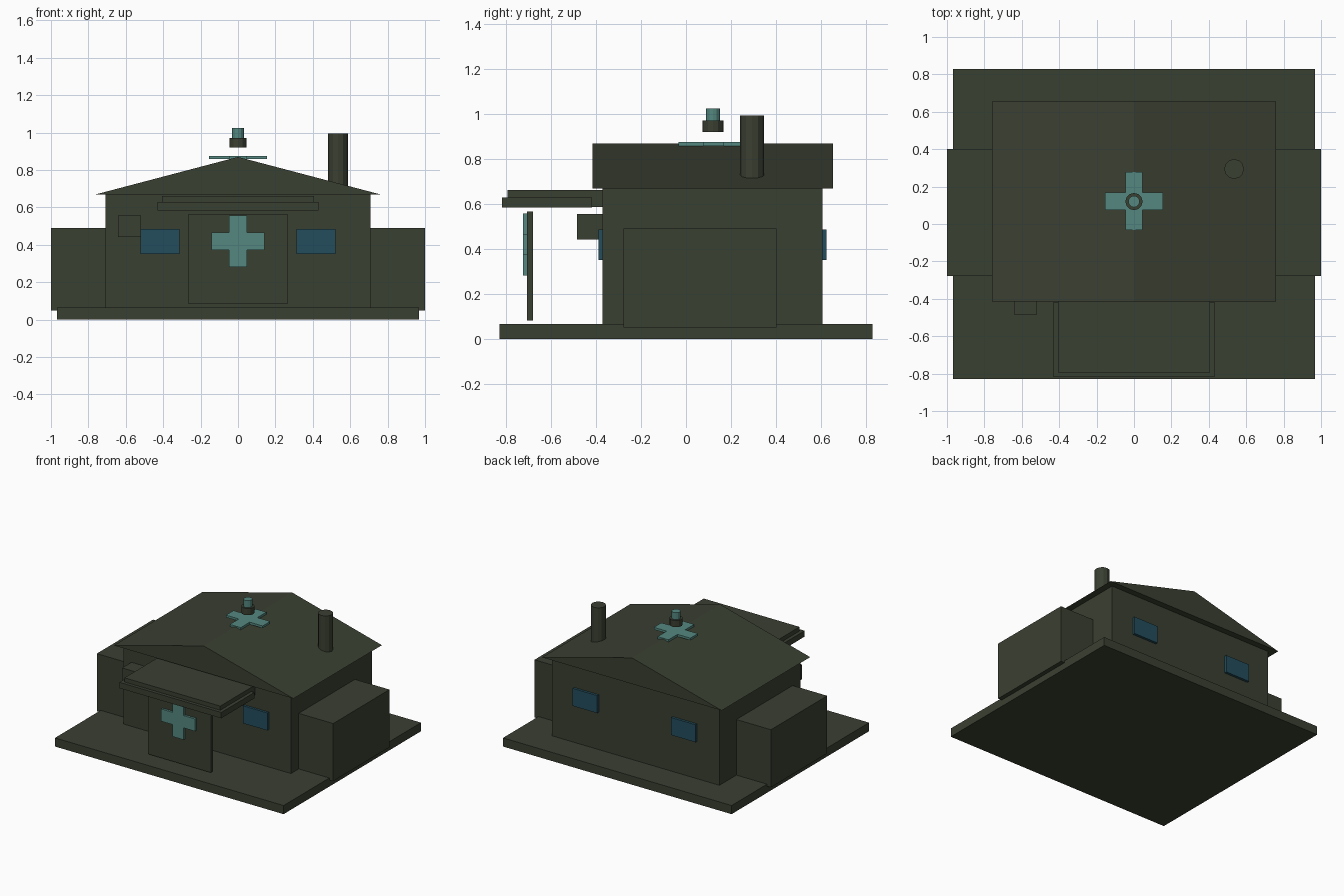
import bpy, bmesh, math
from mathutils import Matrix

if "Cube" in bpy.data.objects:
    bpy.data.objects.remove(bpy.data.objects["Cube"])


def material(name, rgb):
    m = bpy.data.materials.new(name)
    m.diffuse_color = (*rgb, 1)
    m.use_nodes = True
    m.node_tree.nodes["Principled BSDF"].inputs["Base Color"].default_value = m.diffuse_color
    return m


OLIVE = material("dark_olive", (0.042, 0.050, 0.031))
TEAL = material("pale_teal", (0.089, 0.245, 0.215))
GLASS = material("blue_glass", (0.0165, 0.075, 0.108))


def finish(name, bm, mat):
    bmesh.ops.recalc_face_normals(bm, faces=bm.faces)
    me = bpy.data.meshes.new(name)
    bm.to_mesh(me)
    bm.free()
    me.materials.append(mat)
    ob = bpy.data.objects.new(name, me)
    bpy.context.collection.objects.link(ob)
    return ob


def box(name, x, y, z, mat=OLIVE):
    """Box from (min, max) ranges on each axis."""
    bm = bmesh.new()
    bmesh.ops.create_cube(bm, size=1)
    for v in bm.verts:
        v.co = [r[0] if c < 0 else r[1] for c, r in zip(v.co, (x, y, z))]
    return finish(name, bm, mat)


def prism(name, pts, depth, matrix, mat=OLIVE):
    """Extrude a flat XY outline by depth along Z, then place it."""
    bm = bmesh.new()
    face = bm.faces.new([bm.verts.new((a, b, 0)) for a, b in pts])
    ext = bmesh.ops.extrude_face_region(bm, geom=[face])["geom"]
    verts = [g for g in ext if isinstance(g, bmesh.types.BMVert)]
    bmesh.ops.translate(bm, verts=verts, vec=(0, 0, depth))
    bmesh.ops.transform(bm, matrix=matrix, verts=bm.verts)
    return finish(name, bm, mat)


def cylinder(name, x, y, r, z0, z1, mat=OLIVE, sides=12):
    bm = bmesh.new()
    bmesh.ops.create_cone(bm, cap_ends=True, segments=sides, radius1=r, radius2=r,
                          depth=z1 - z0,
                          matrix=Matrix.Translation((x, y, (z0 + z1) / 2)))
    return finish(name, bm, mat)


def cross(a, b, w):
    """Outline of a plus sign with half lengths a, b and half width w."""
    return [(-a, -w), (-w, -w), (-w, -b), (w, -b), (w, -w), (a, -w),
            (a, w), (w, w), (w, b), (-w, b), (-w, w), (-a, w)]


# turns an XY outline upright so that it is extruded towards the front (-y)
UPRIGHT = Matrix.Rotation(math.pi / 2, 4, "X")

# ground slab and main building
box("base_slab", (-0.967, 0.967), (-0.83, 0.83), (0, 0.066))
box("main_body", (-0.708, 0.708), (-0.371, 0.607), (0.05, 0.67))

# gable roof with the ridge running front to back
prism("gable_roof", [(-0.76, 0.67), (0.76, 0.67), (0, 0.87)], 1.069,
      Matrix.Translation((0, 0.654, 0)) @ UPRIGHT)

# side wings and windows, mirrored left and right
for s, side in ((-1, "left"), (1, "right")):
    box(side + "_wing", sorted((s * 0.70, s * 1.0)), (-0.278, 0.402), (0.05, 0.491))
    wx = sorted((s * 0.313, s * 0.52))
    box("front_window_" + side, wx, (-0.389, -0.365), (0.352, 0.486), GLASS)
    box("back_window_" + side, wx, (0.600, 0.626), (0.352, 0.486), GLASS)

# free-standing entrance panel with its cross
box("entrance_panel", (-0.265, 0.265), (-0.707, -0.681), (0.083, 0.566))
prism("entrance_cross", cross(0.143, 0.138, 0.047), 0.017,
      Matrix.Translation((0, -0.707, 0.42)) @ UPRIGHT, TEAL)

# entrance canopy with a wider trim around it
box("canopy", (-0.405, 0.405), (-0.793, -0.36), (0.588, 0.662))
box("canopy_trim", (-0.431, 0.431), (-0.818, -0.418), (0.585, 0.63))

# wall unit beside the entrance
box("wall_unit", (-0.642, -0.519), (-0.484, -0.365), (0.443, 0.556))

# chimney, roof cross and beacon
cylinder("chimney", 0.535, 0.294, 0.053, 0.68, 0.995)
prism("roof_cross", cross(0.155, 0.155, 0.046), 0.017,
      Matrix.Translation((0, 0.122, 0.859)), TEAL)
cylinder("beacon_base", 0, 0.12, 0.046, 0.921, 0.972)
cylinder("beacon_lamp", 0, 0.12, 0.031, 0.972, 1.025, TEAL)
